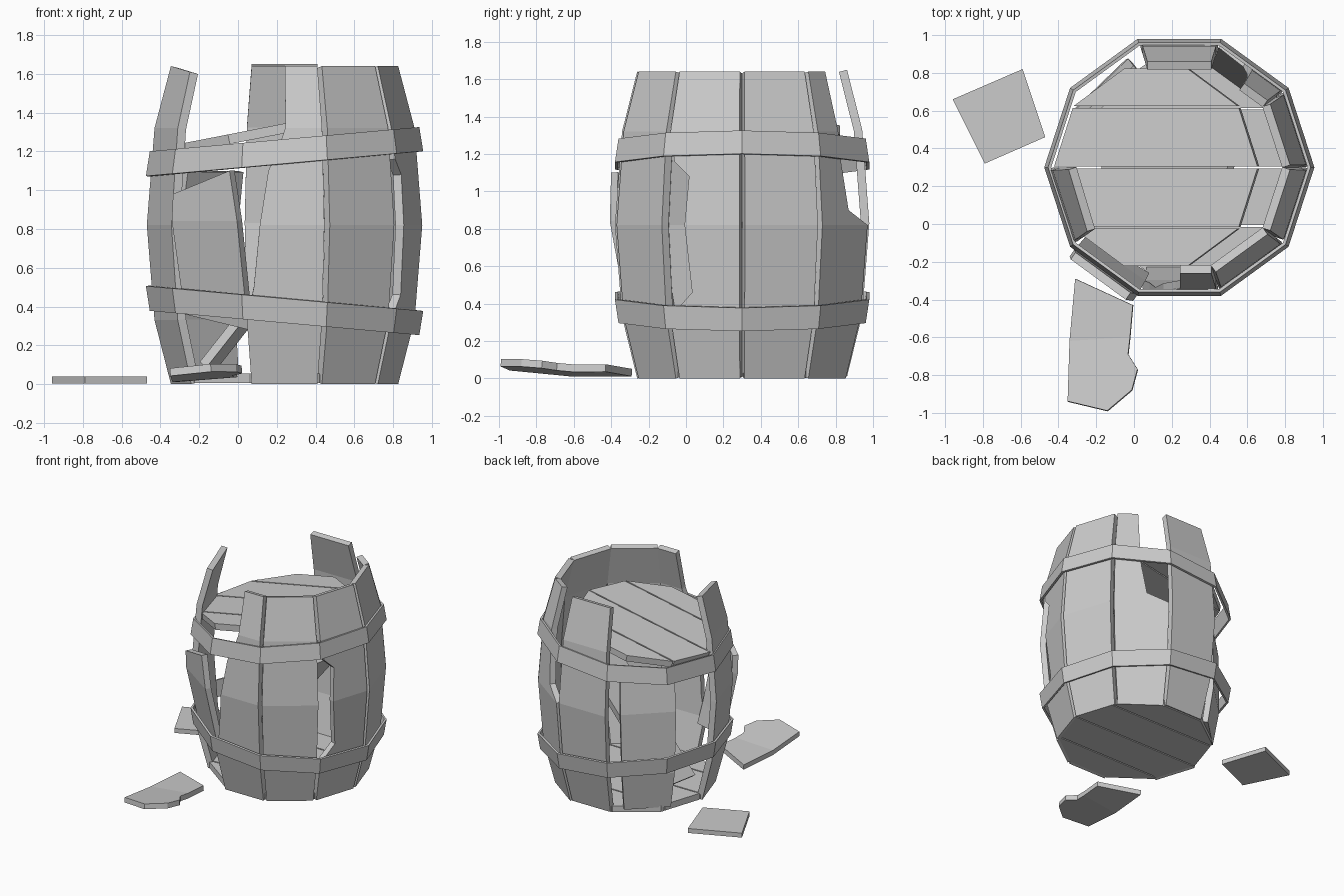
import bpy, bmesh
from math import sin, cos, radians, pi, atan2
from mathutils import Matrix, Vector

if "Cube" in bpy.data.objects:
    bpy.data.objects.remove(bpy.data.objects["Cube"])

CX, CY = 0.24, 0.30
PROFILE = [(0, .59), (.33, .675), (.82, .715), (1.32, .675), (1.64, .59)]


def radius(z):
    z = min(max(z, 0), 1.64)
    for (z0, r0), (z1, r1) in zip(PROFILE, PROFILE[1:]):
        if z <= z1:
            return r0 + (r1 - r0) * (z - z0) / (z1 - z0)


def make(name, verts, faces, thick, offset):
    me = bpy.data.meshes.new(name)
    me.from_pydata([tuple(v) for v in verts], [], faces)
    ob = bpy.data.objects.new(name, me)
    bpy.context.collection.objects.link(ob)
    if thick:
        m = ob.modifiers.new("thickness", 'SOLIDIFY')
        m.thickness = thick
        m.offset = offset
        m.use_even_offset = True
    return ob


FULL = [(z, -1, 1) for z, r in PROFILE]


# Stave: rows of (height, left edge, right edge, optional rise of right end)
def stave(name, deg, rows=FULL, push=0, lean=0, lift=0, xf=None):
    a = radians(deg)
    rad, tan = Vector((cos(a), sin(a), 0)), Vector((-sin(a), cos(a), 0))
    verts, faces = [], []
    for i, row in enumerate(rows):
        z, ul, ur = row[:3]
        dz = row[3] if len(row) > 3 else 0
        for u, h in ((ul, z), (ur, z + dz)):
            r = radius(h)
            verts.append(Vector((CX, CY, h + lift))
                         + rad * (r * cos(pi / 10) + push + lean * (h - .4))
                         + tan * (u * .93 * r * sin(pi / 10)))
        if i:
            b = 2 * i
            faces.append((b - 2, b - 1, b + 1, b))
    if xf:
        verts = [xf @ v for v in verts]
    return make(name, verts, faces, .045, -1)


# Intact staves
for d in (18, 306):
    stave("stave_%d" % d, d)
stave("stave_back", 90, lift=.01)
stave("stave_left", 198, FULL[:-1] + [(1.64, -1, 1, -.03)])

# Split staves still held by the hoops
stave("split_stave_front", 270,
      [(0, -1, 1), (.33, -1, 1), (.5, -.8, 1), (.82, -.62, 1), (1.1, -.42, 1),
       (1.25, -.1, 1), (1.32, .02, 1), (1.64, .02, 1)])
stave("split_stave_right", 342,
      [(0, -1, 1), (.33, -1, 1), (.46, -.35, 1), (.82, -.5, 1), (1.08, -.42, 1),
       (1.16, -.85, 1), (1.32, -1, 1), (1.64, -1, 1)])
stave("split_stave_back_right", 54,
      [(0, -1, 1), (.33, -1, 1), (.82, -1, 1), (.9, -1, .2), (1.15, -1, 0),
       (1.32, -1, -.05), (1.64, -1, -.1)])

# Snapped, displaced staves
stave("loose_stave_front_left", 235,
      [(.36, -1, 1, -.08), (.45, -1, 1), (.84, -1, 1), (.98, -.95, .85, .12)],
      push=-.02, lean=.14)
stave("loose_stave_back_left", 134,
      [(.04, -1, 1), (.33, -1, 1), (.82, -1, 1), (1.1, -1, 1)], push=-.04, lean=-.09)

# Plank fallen diagonally inside
p0, p1, w = Vector((-.15, .32, .1)), Vector((.52, .34, .95)), Vector((.03, .16, 0))
make("fallen_inner_plank", [p0 - w, p0 + w, p1 + w, p1 - w], [(0, 1, 2, 3)], .045, 0)


# Hoops, tilted along x
def hoop(name, z, r_low, r_high, slope):
    verts, faces = [], []
    for i in range(10):
        a = i * pi / 5
        for r, h in ((r_low, -.063), (r_high, .063)):
            x = r * cos(a)
            verts.append((CX + x, CY + r * sin(a), z + h + slope * x))
        b, n = 2 * i, 2 * ((i + 1) % 10)
        faces.append((b, n, n + 1, b + 1))
    make(name, verts, faces, .016, -1)


hoop("upper_hoop", 1.2, .715, .695, .09)
hoop("lower_hoop", .378, .695, .715, -.09)


# Ten-sided disc cut into four planks
def disc(name, r, cuts, thick, matrix):
    for i, (y0, y1) in enumerate(zip(cuts, cuts[1:])):
        bm = bmesh.new()
        bmesh.ops.create_circle(bm, cap_ends=True, segments=10, radius=r,
                                matrix=Matrix.Rotation(pi / 2 + pi / 2, 4, 'Z')
                                @ Matrix.Rotation(pi / 2, 4, 'Z'))
        # put a corner on the +x axis
        v = max(bm.verts, key=lambda q: q.co.x)
        bm.transform(Matrix.Rotation(-atan2(v.co.y, v.co.x), 4, 'Z'))
        for y, s in ((y0 + .005, -1), (y1 - .005, 1)):
            bmesh.ops.bisect_plane(bm, geom=bm.verts[:] + bm.edges[:] + bm.faces[:],
                                   plane_co=(0, y, 0), plane_no=(0, s, 0),
                                   clear_outer=True)
        bm.transform(matrix)
        ob = make("%s_plank_%d" % (name, i + 1), [], [], thick, 0)
        bm.to_mesh(ob.data)
        bm.free()


disc("floor", .575, [-.6, -.31, 0, .31, .6], .05, Matrix.Translation((CX, CY, .03)))
disc("lid", .55, [-.6, -.32, 0, .32, .6], .05,
     Matrix.Translation((.12, CY, 1.295)) @ Matrix.Rotation(radians(-11), 4, 'Y'))

# Debris on the ground: square stave end
make("ground_square_piece",
     [(-.96, .66, .02), (-.79, .32, .02), (-.47, .46, .02), (-.59, .82, .02)],
     [(0, 1, 2, 3)], .036, 0)

# Debris on the ground: bent, notched stave half
outline = [(-.31, -.29), (-.34, -.62), (-.35, -.94), (-.14, -.99), (-.01, -.88),
           (.02, -.77), (-.03, -.69), (-.02, -.6), (-.005, -.43)]
pts = [(x, y, .028 + .08 * (x + .35) + .1 * max(0, -y - .6)) for x, y in outline]
make("ground_notched_piece", pts, [(8, 0, 1, 7), (7, 1, 6), (6, 1, 2, 3, 4, 5)][::-1], .04, 0)
